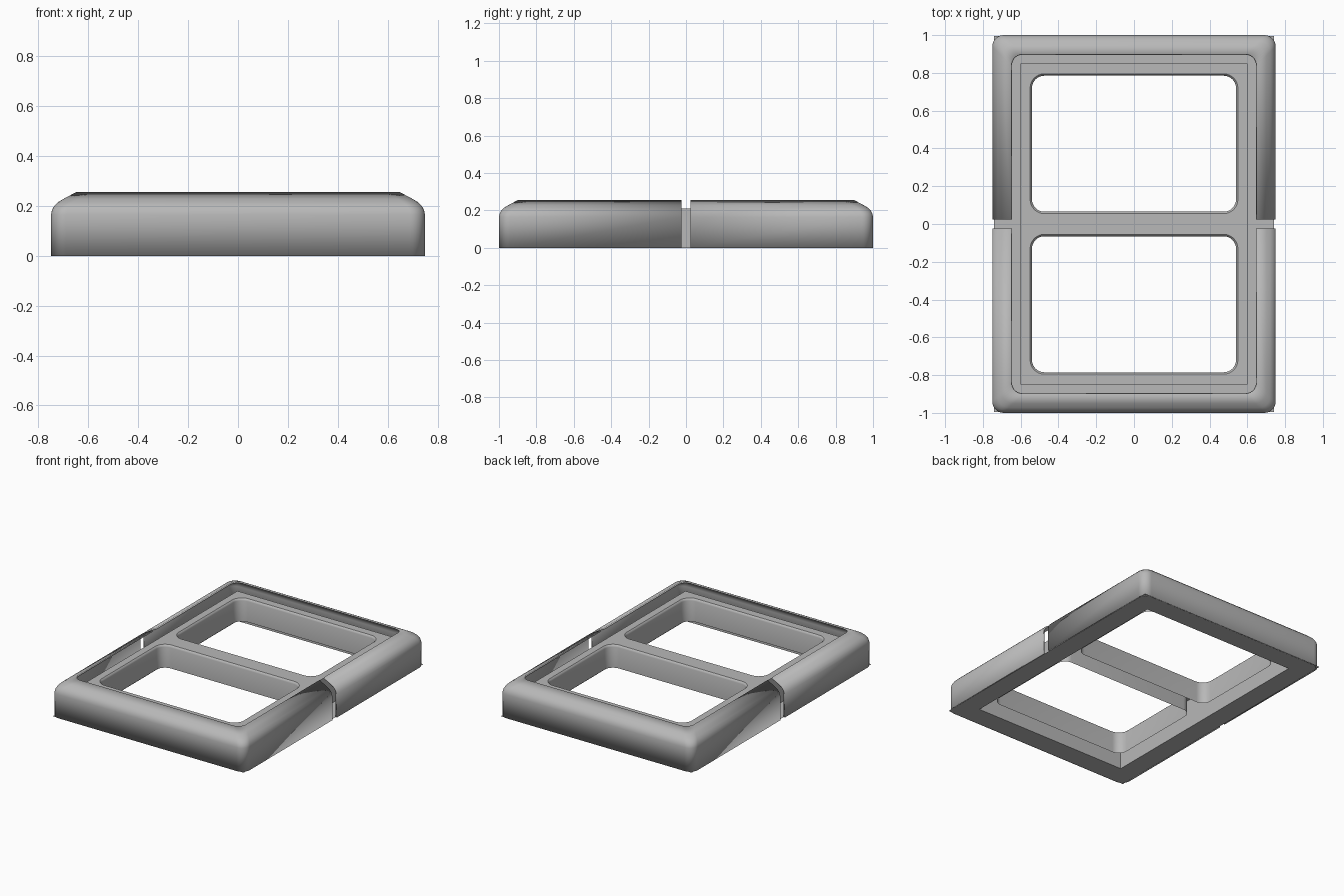
import bpy, bmesh, math

cube = bpy.data.objects.get("Cube")
if cube:
    bpy.data.objects.remove(cube, do_unlink=True)

grey = bpy.data.materials.new("matte_grey")
grey.use_nodes = True
color = (0.48, 0.48, 0.48, 1)
grey.diffuse_color = color
bsdf = grey.node_tree.nodes["Principled BSDF"]
bsdf.inputs["Base Color"].default_value = color
bsdf.inputs["Roughness"].default_value = 0.7

PANEL_Z = 0.21
SLOT = 0.025


def loop(bm, hx, hy, z, r=0, cy=0, seg=8):
    """Counter-clockwise ring of vertices around a (rounded) rectangle."""
    verts = []
    for k, (sx, sy) in enumerate([(1, 1), (-1, 1), (-1, -1), (1, -1)]):
        steps = range(seg + 1) if r else [0]
        for i in steps:
            a = math.pi / 2 * (k + i / seg)
            verts.append(bm.verts.new((sx * (hx - r) + r * math.cos(a),
                                       cy + sy * (hy - r) + r * math.sin(a), z)))
    return verts


def bridge(bm, a, b):
    n = len(a)
    for i in range(n):
        j = (i + 1) % n
        bm.faces.new((a[i], a[j], b[j], b[i]))


def ring_edges(bm, verts):
    return [bm.edges.get((v, w)) or bm.edges.new((v, w))
            for v, w in zip(verts, verts[1:] + verts[:1])]


def finish(bm, name):
    mesh = bpy.data.meshes.new(name)
    bm.to_mesh(mesh)
    bm.free()
    mesh.materials.append(grey)
    ob = bpy.data.objects.new(name, mesh)
    bpy.context.collection.objects.link(ob)
    bpy.ops.object.select_all(action="DESELECT")
    ob.select_set(True)
    bpy.context.view_layer.objects.active = ob
    bpy.ops.object.shade_smooth_by_angle(angle=math.radians(35))
    return ob


# Outer shell: inset and height profile swept around the rounded outline
bm = bmesh.new()
profile = [(0, 0), (0, 0.165), (0.004, 0.183), (0.013, 0.2),
           (0.028, 0.215), (0.05, 0.228), (0.1, 0.255)]
rings = [loop(bm, 0.75 - d, 1 - d, z, 0.06) for d, z in profile]
for a, b in zip(rings, rings[1:]):
    bridge(bm, a, b)
# Slot through the middle of both long sides
for y in (-SLOT, SLOT):
    bmesh.ops.bisect_plane(bm, geom=bm.verts[:] + bm.edges[:] + bm.faces[:],
                           plane_co=(0, y, 0), plane_no=(0, 1, 0))
middle = [f for f in bm.faces if abs(f.calc_center_median().y) < SLOT - 0.001]
bmesh.ops.delete(bm, geom=middle, context="FACES")
shell = finish(bm, "outer_shell")
wall = shell.modifiers.new("wall_thickness", "SOLIDIFY")
wall.thickness = 0.01
wall.offset = -1

# Flat base ring with square corners
bm = bmesh.new()
bridge(bm, loop(bm, 0.6, 0.85, 0), loop(bm, 0.74, 0.995, 0))
finish(bm, "base_ring")

# Inner body: square wall, top panel, two open windows with hanging walls
bm = bmesh.new()
bottom, top = loop(bm, 0.6, 0.85, 0), loop(bm, 0.6, 0.85, PANEL_Z)
bridge(bm, bottom, top)
edges = ring_edges(bm, top)
sleeve = [(0, PANEL_Z), (0.003, 0.207), (0.007, 0.203), (0.01, 0.195), (0.01, 0.05)]
for cy in (-0.425, 0.425):
    rings = [loop(bm, 0.55 - d, 0.37 - d, z, 0.075 - d, cy) for d, z in sleeve]
    for a, b in zip(rings, rings[1:]):
        bridge(bm, a, b)
    edges += ring_edges(bm, rings[0])
bmesh.ops.triangle_fill(bm, edges=edges, use_beauty=True, use_dissolve=False,
                        normal=(0, 0, 1))
bmesh.ops.recalc_face_normals(bm, faces=bm.faces[:])
# Keep the panel facing up
if sum(f.normal.z * f.calc_area() for f in bm.faces) < 0:
    bmesh.ops.reverse_faces(bm, faces=bm.faces[:])
finish(bm, "window_panel")
